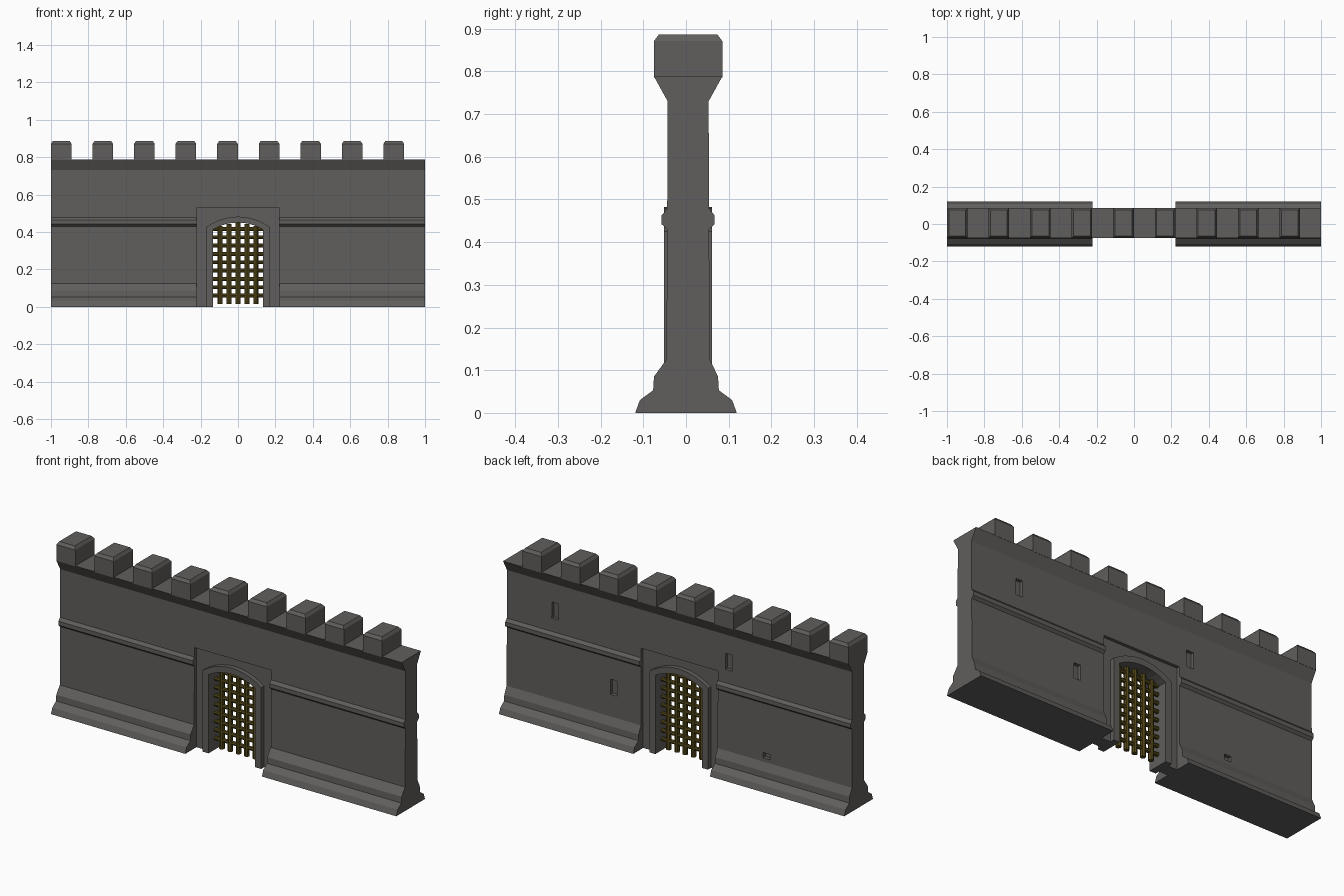
import bpy, bmesh, math
from mathutils import Matrix, Vector

if "Cube" in bpy.data.objects:
    bpy.data.objects.remove(bpy.data.objects["Cube"])

YC = 0.005  # wall centre line in y


def material(name, rgb):
    m = bpy.data.materials.new(name)
    m.diffuse_color = (*rgb, 1)
    m.use_nodes = True
    m.node_tree.nodes["Principled BSDF"].inputs["Base Color"].default_value = m.diffuse_color
    return m


STONE = material("dark_grey_stone", (0.118, 0.113, 0.109))
IRON = material("dark_bronze_bars", (0.085, 0.062, 0.009))


def finish(bm, name, mat):
    bmesh.ops.recalc_face_normals(bm, faces=bm.faces)
    me = bpy.data.meshes.new(name)
    bm.to_mesh(me)
    bm.free()
    me.materials.append(mat)
    ob = bpy.data.objects.new(name, me)
    bpy.context.collection.objects.link(ob)
    return ob


def prism(name, pts, vec, mat=STONE):
    """Extrude a closed 3D outline along vec."""
    bm = bmesh.new()
    f = bm.faces.new([bm.verts.new(p) for p in pts])
    r = bmesh.ops.extrude_face_region(bm, geom=[f])
    bmesh.ops.translate(bm, vec=Vector(vec),
                        verts=[v for v in r["geom"] if isinstance(v, bmesh.types.BMVert)])
    return finish(bm, name, mat)


def box(name, x0, x1, y0, y1, z0, z1):
    return prism(name, [(x0, y0, z0), (x1, y0, z0), (x1, y1, z0), (x0, y1, z0)], (0, 0, z1 - z0))


def arch(half, spring, top, base, n=10):
    """Outline in x,z: left foot, segmental arch, right foot."""
    rise = top - spring
    r = (half * half + rise * rise) / (2 * rise)
    a = math.asin(half / r)
    pts = [(-half, base)]
    for i in range(n + 1):
        t = -a + 2 * a * i / n
        pts.append((r * math.sin(t), top - r + r * math.cos(t)))
    return pts + [(half, base)]


def cut(target, cutter):
    cutter.hide_render = True
    m = target.modifiers.new("cut", "BOOLEAN")
    m.operation, m.solver, m.object = "DIFFERENCE", "EXACT", cutter
    bpy.context.view_layer.objects.active = target
    bpy.ops.object.modifier_apply(modifier=m.name)
    bpy.data.objects.remove(cutter)


# wall: half profile mirrored front to back, with plinth, string course and parapet
half = [(0.119, 0), (0.108, 0.03), (0.077, 0.053), (0.075, 0.085), (0.051, 0.125),
        (0.049, 0.43), (0.062, 0.442), (0.062, 0.463), (0.049, 0.478),
        (0.048, 0.73), (0.08, 0.788)]
# the plinth is centred on y = 0, everything above on YC
off = [0 if z < 0.1 else YC for _, z in half]
right = [(-1, o + y, z) for (y, z), o in zip(half, off)]
left = [(-1, o - y, z) for (y, z), o in zip(half, off)]
wall = prism("wall", right + left[::-1], (2, 0, 0))

# recessed gate bay, front and back, then the arched passage
cut(wall, box("cutter", -0.222, 0.222, -0.3, -0.027, -0.1, 0.528))
cut(wall, box("cutter", -0.222, 0.222, 0.037, 0.3, -0.1, 0.528))
cut(wall, prism("cutter", [(x, -0.3, z) for x, z in arch(0.15, 0.42, 0.463, -0.1)], (0, 0.6, 0)))

# small window slots on the back
for x, z, h in [(0.72, 0.59, 0.085), (0.38, 0.28, 0.08), (-0.285, 0.59, 0.085), (-0.505, 0.158, 0.028)]:
    cut(wall, box("cutter", x - 0.02, x + 0.02, 0.036, 0.2, z - h / 2, z + h / 2))

# arch surround
outer = arch(0.17, 0.425, 0.482, 0)
inner = arch(0.135, 0.412, 0.45, 0)
bm = bmesh.new()
rings = [[bm.verts.new((x, y, z)) for x, z in o] for o, y in
         ((outer, -0.051), (inner, -0.051), (inner, 0.061), (outer, 0.061))]
for k in range(4):
    a, b = rings[k], rings[(k + 1) % 4]
    for i in range(len(a) - 1):
        bm.faces.new((a[i], a[i + 1], b[i + 1], b[i]))
bm.faces.new([r[0] for r in rings])
bm.faces.new([r[-1] for r in rings])
finish(bm, "gate_surround", STONE)

# merlons with bevelled tops
for i in range(9):
    x = -0.945 + i * 0.2222
    bm = bmesh.new()
    levels = [(0.055, 0.08, 0.786), (0.055, 0.08, 0.871), (0.045, 0.069, 0.886)]
    loops = [[bm.verts.new((x + sx * hx, YC + sy * hy, z))
              for sx, sy in ((-1, -1), (1, -1), (1, 1), (-1, 1))] for hx, hy, z in levels]
    for a, b in zip(loops, loops[1:]):
        for j in range(4):
            k = (j + 1) % 4
            bm.faces.new((a[j], a[k], b[k], b[j]))
    bm.faces.new(loops[0])
    bm.faces.new(loops[-1])
    finish(bm, f"merlon_{i + 1}", STONE)


# portcullis bars
def bar(bm, centre, length, radius, rot):
    bmesh.ops.create_cone(bm, cap_ends=True, segments=8, radius1=radius, radius2=radius,
                          depth=length, matrix=Matrix.Translation(centre) @ rot)


bm = bmesh.new()
for i in range(-2, 3):
    top = 0.455 - 0.012 * abs(i)
    bar(bm, (i * 0.048, YC, (top + 0.015) / 2), top - 0.015, 0.0135, Matrix.Identity(4))
for i in range(9):
    bar(bm, (0, YC, 0.06 + i * 0.0445), 0.28, 0.0105, Matrix.Rotation(math.pi / 2, 4, "Y"))
finish(bm, "portcullis", IRON)
